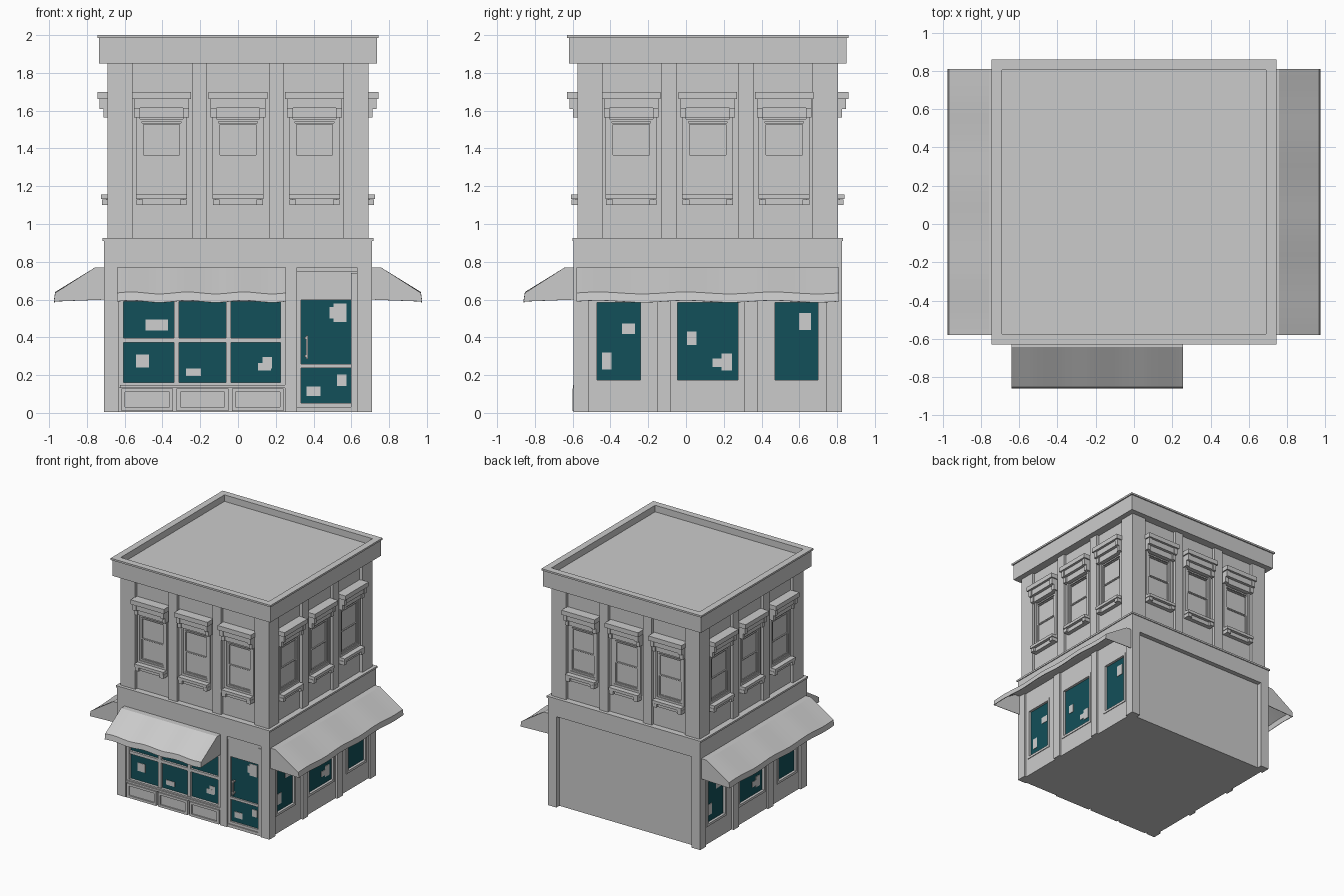
import bpy, bmesh, math
from mathutils import Matrix, Vector

if "Cube" in bpy.data.objects:
    bpy.data.objects.remove(bpy.data.objects["Cube"])

CY = 0.115  # building centre in y


def material(name, rgb):
    m = bpy.data.materials.new(name)
    m.use_nodes = True
    m.diffuse_color = (*rgb, 1)
    m.node_tree.nodes["Principled BSDF"].inputs["Base Color"].default_value = (*rgb, 1)
    return m


STONE = material("pale grey stone", (0.60, 0.60, 0.60))
GLASS = material("dark teal glass", (0.006, 0.08, 0.1))
PAPER = material("white paper", (0.62, 0.62, 0.62))
SIDES = {"front": 0, "right": 1, "back": 2, "left": 3}


class Part:
    """Boxes on one side of the building: u runs along the wall, d outward."""

    def __init__(self, name, mat=STONE, side="front"):
        self.name, self.mat, self.bm = name, mat, bmesh.new()
        self.place = Matrix.Translation((0, CY, 0)) @ Matrix.Rotation(SIDES[side] * math.pi / 2, 4, "Z")

    def box(self, u0, u1, d0, d1, z0, z1):
        m = Matrix.Translation(((u0 + u1) / 2, -(d0 + d1) / 2, (z0 + z1) / 2))
        s = Matrix.Diagonal((u1 - u0, d1 - d0, z1 - z0, 1))
        bmesh.ops.create_cube(self.bm, size=1, matrix=self.place @ m @ s)
        return self

    def ring(self, u0, u1, z0, z1, w, d0, d1):
        """Rectangular frame whose outer edge is u0..u1, z0..z1."""
        self.box(u0, u0 + w, d0, d1, z0, z1).box(u1 - w, u1, d0, d1, z0, z1)
        return self.box(u0 + w, u1 - w, d0, d1, z0, z0 + w).box(u0 + w, u1 - w, d0, d1, z1 - w, z1)

    def done(self):
        mesh = bpy.data.meshes.new(self.name)
        self.bm.to_mesh(mesh)
        self.bm.free()
        mesh.materials.append(self.mat)
        ob = bpy.data.objects.new(self.name, mesh)
        bpy.context.collection.objects.link(ob)
        return ob


def slab(name, half, z0, z1):
    Part(name).box(-half, half, -half, half, z0, z1).done()


# Main masses, stacked from ground to roof
slab("ground_floor_core", 0.67, 0.005, 0.78)
slab("belt_band", 0.71, 0.77, 0.91)
slab("belt_ledge", 0.717, 0.91, 0.925)
slab("upper_floor_core", 0.665, 0.92, 1.86)
slab("cornice_and_roof", 0.735, 1.85, 1.945)

for name, inner, outer, z0, z1 in (("ground_corner_posts", 0.63, 0.71, 0.005, 0.77),
                                   ("upper_corner_posts", 0.555, 0.69, 0.92, 1.85)):
    posts = Part(name)
    for u0, u1 in ((-outer, -inner), (inner, outer)):
        posts.box(u0, u1, -outer, -inner, z0, z1).box(u0, u1, inner, outer, z0, z1)
    posts.done()


# Upper storey, the same on all four sides
def upper_window(side, n, c):
    tag = f"{side}_{n}"
    frame = Part("window_frame_" + tag, side=side)
    frame.ring(c - 0.135, c + 0.135, 1.155, 1.60, 0.02, 0.66, 0.682)
    frame.ring(c - 0.115, c + 0.115, 1.175, 1.555, 0.012, 0.66, 0.676)
    for z0, z1, d in ((1.185, 1.36, 0.67), (1.355, 1.535, 0.674)):
        frame.ring(c - 0.105, c + 0.105, z0, z1, 0.009, 0.66, d)
    frame.done()
    hood = Part("window_hood_" + tag, side=side)
    hood.box(c - 0.135, c + 0.135, 0.66, 0.70, 1.565, 1.62)
    hood.box(c - 0.14, c + 0.14, 0.66, 0.725, 1.615, 1.665)
    hood.box(c - 0.155, c + 0.155, 0.66, 0.745, 1.662, 1.70)
    for s in (-1, 1):
        b = c + s * 0.13
        hood.box(b - 0.015, b + 0.015, 0.66, 0.712, 1.565, 1.62)
        hood.box(b - 0.015, b + 0.015, 0.66, 0.732, 1.61, 1.665)
    hood.done()
    sill = Part("window_sill_" + tag, side=side)
    sill.box(c - 0.135, c + 0.135, 0.66, 0.725, 1.133, 1.157)
    sill.box(c - 0.12, c + 0.12, 0.66, 0.70, 1.10, 1.133)
    for s in (-1, 1):
        sill.box(c + s * 0.115 - 0.018, c + s * 0.115 + 0.018, 0.66, 0.72, 1.10, 1.13)
    sill.done()


for side in SIDES:
    Part("parapet_" + side, side=side).box(-0.735, 0.735, 0.69, 0.735, 1.94, 1.985).done()
    Part("parapet_cap_" + side, side=side).box(-0.745, 0.745, 0.69, 0.745, 1.985, 2.0).done()
    strips = Part("upper_pilasters_" + side, side=side)
    for s in (-1, 1):
        strips.box(s * 0.204 - 0.04, s * 0.204 + 0.04, 0.66, 0.69, 0.92, 1.85)
    strips.done()
    for n, c in enumerate((-0.405, 0, 0.405)):
        upper_window(side, n + 1, c)


# Paper notices stuck to the glass: centre u, centre z, width, height
def notices(side, items):
    p = Part("notices_" + side, PAPER, side)
    for i, (u, z, w, h) in enumerate(items):
        p.box(u - w / 2, u + w / 2, 0.67, 0.68 + i * 0.0002, z - h / 2, z + h / 2)
    p.done()


# Fabric awning with a softly waved valance and closed ends
def awning(side, u0, u1):
    p = Part("awning_" + side, side=side)
    rows, n = [], 48
    for i in range(n + 1):
        u = u0 + (u1 - u0) * i / n
        w = 0.005 * math.sin(6 * math.pi * i / n)
        profile = ((0.70, 0.77), (0.757, 0.77), (0.968, 0.635 + w), (0.975, 0.59 + w))
        rows.append([p.bm.verts.new(p.place @ Vector((u, -d, z))) for d, z in profile])
    for a, b in zip(rows, rows[1:]):
        for j in range(3):
            p.bm.faces.new((a[j], a[j + 1], b[j + 1], b[j]))
    for row, u in ((rows[0], u0), (rows[-1], u1)):
        p.bm.faces.new(row + [p.bm.verts.new(p.place @ Vector((u, -0.70, 0.6)))])
    bmesh.ops.recalc_face_normals(p.bm, faces=p.bm.faces)
    ob = p.done()
    mod = ob.modifiers.new("cloth thickness", "SOLIDIFY")
    mod.thickness = 0.005


# Ground floor side walls: three shop windows between piers
for side in ("right", "left"):
    wall = Part("shop_wall_" + side, side=side)
    wall.box(-0.64, 0.64, 0.66, 0.692, 0.005, 0.158).box(-0.64, 0.64, 0.66, 0.692, 0.6, 0.775)
    for s in (-1, 1):
        a, b = sorted((s * 0.18, s * 0.337))
        wall.box(a, b, 0.66, 0.692, 0.158, 0.6)
        a, b = sorted((s * 0.605, s * 0.64))
        wall.box(a, b, 0.66, 0.692, 0.158, 0.6)
        wall.box(s * 0.23 - 0.035, s * 0.23 + 0.035, 0.66, 0.71, 0.005, 0.77)
    wall.done()
    for n, (a, b) in enumerate(((-0.585, -0.357), (-0.16, 0.16), (0.357, 0.585))):
        Part(f"shop_glass_{side}_{n + 1}", GLASS, side).box(a, b, 0.66, 0.677, 0.175, 0.585).done()
        Part(f"shop_frame_{side}_{n + 1}", side=side).ring(a - 0.02, b + 0.02, 0.155, 0.605, 0.02, 0.66, 0.698).done()
    notices(side, ((-0.42, 0.445, 0.07, 0.055), (-0.535, 0.275, 0.05, 0.09), (-0.085, 0.395, 0.05, 0.07),
                   (0.06, 0.265, 0.07, 0.045), (0.1, 0.27, 0.055, 0.09), (0.515, 0.485, 0.065, 0.09)))
    awning(side, -0.695, 0.695)

# Shop front: display window of six panes
Part("display_glass", GLASS).box(-0.61, 0.23, 0.66, 0.677, 0.15, 0.595).done()
display = Part("display_frame")
display.ring(-0.63, 0.25, 0.135, 0.615, 0.025, 0.66, 0.70)
for u in (-0.325, -0.05):
    display.box(u - 0.013, u + 0.013, 0.66, 0.695, 0.15, 0.6)
display.box(-0.61, 0.23, 0.66, 0.695, 0.372, 0.397)
display.box(-0.63, 0.25, 0.66, 0.692, 0.61, 0.775)
display.box(-0.625, 0.25, 0.66, 0.712, 0.133, 0.148)
display.done()

# Panelled base below the display window
base = Part("display_base").box(-0.63, 0.25, 0.66, 0.69, 0.005, 0.135)
for c in (-0.48, -0.188, 0.105):
    base.box(c - 0.137, c + 0.137, 0.66, 0.705, 0.01, 0.13)
    base.ring(c - 0.137, c + 0.137, 0.01, 0.13, 0.02, 0.66, 0.716)
base.done()

# Shop door with two panes, transom and handle
Part("door_post").box(0.25, 0.312, 0.66, 0.71, 0.005, 0.77).done()
Part("door_glass", GLASS).box(0.325, 0.605, 0.66, 0.677, 0.04, 0.61).done()
door = Part("door_frame")
door.ring(0.312, 0.632, 0.03, 0.62, 0.022, 0.66, 0.692)
door.box(0.598, 0.632, 0.66, 0.70, 0.03, 0.74)
door.box(0.33, 0.6, 0.66, 0.69, 0.238, 0.258)
door.box(0.312, 0.632, 0.66, 0.692, 0.62, 0.745).box(0.312, 0.632, 0.66, 0.70, 0.745, 0.775)
door.box(0.312, 0.632, 0.66, 0.70, 0.005, 0.03)
door.done()
handle = Part("door_handle").box(0.36, 0.371, 0.70, 0.71, 0.285, 0.41)
for z in (0.295, 0.39):
    handle.box(0.352, 0.371, 0.67, 0.705, z, z + 0.012)
handle.done()

notices("front", ((-0.43, 0.465, 0.12, 0.06), (-0.505, 0.275, 0.07, 0.07), (-0.235, 0.215, 0.08, 0.04),
                  (0.155, 0.265, 0.05, 0.06), (0.14, 0.245, 0.07, 0.04), (0.54, 0.53, 0.07, 0.1),
                  (0.515, 0.53, 0.06, 0.06), (0.55, 0.172, 0.05, 0.06), (0.4, 0.115, 0.075, 0.05)))
awning("front", -0.64, 0.255)
